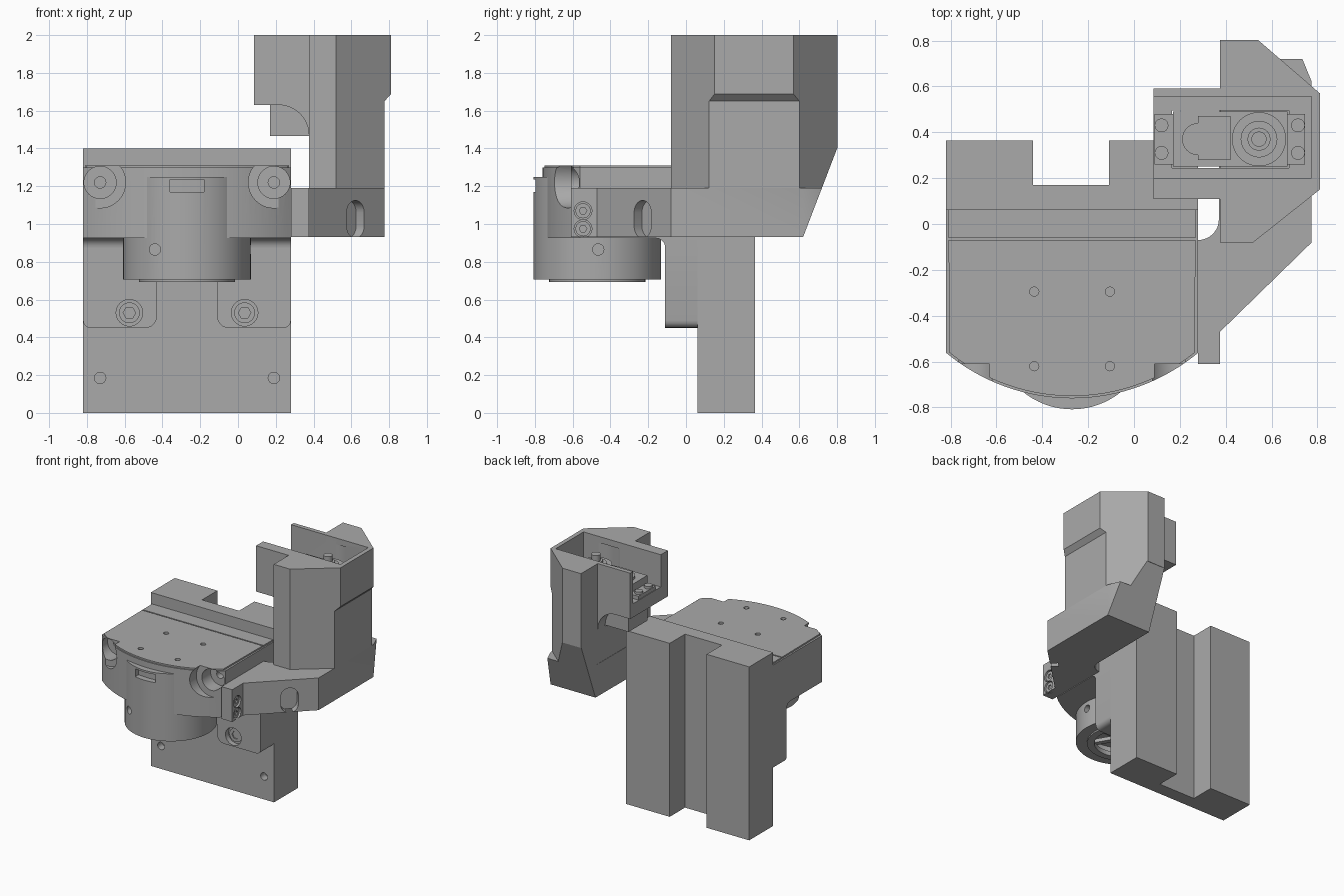
import bpy, bmesh, math
from mathutils import Matrix, Vector

if "Cube" in bpy.data.objects:
    bpy.data.objects.remove(bpy.data.objects["Cube"], do_unlink=True)

grey = bpy.data.materials.new("plain grey")
grey.use_nodes = True
grey.diffuse_color = (0.4, 0.4, 0.4, 1)
grey.node_tree.nodes["Principled BSDF"].inputs["Base Color"].default_value = (0.4, 0.4, 0.4, 1)


def finish(name, bm):
    bmesh.ops.recalc_face_normals(bm, faces=bm.faces)
    mesh = bpy.data.meshes.new(name)
    bm.to_mesh(mesh)
    bm.free()
    mesh.materials.append(grey)
    ob = bpy.data.objects.new(name, mesh)
    bpy.context.collection.objects.link(ob)
    return ob


def prism(name, outline, lo, hi, axis="z"):
    """Extrude a flat outline along an axis; outline order is the other two axes."""
    place = {"x": lambda a, b, t: (t, a, b),
             "y": lambda a, b, t: (a, t, b),
             "z": lambda a, b, t: (a, b, t)}[axis]
    bm = bmesh.new()
    face = bm.faces.new([bm.verts.new(place(a, b, lo)) for a, b in outline])
    new = bmesh.ops.extrude_face_region(bm, geom=[face])["geom"]
    move = Vector(place(0, 0, hi - lo))
    bmesh.ops.translate(bm, verts=[v for v in new if isinstance(v, bmesh.types.BMVert)], vec=move)
    return finish(name, bm)


def box(name, x0, x1, y0, y1, z0, z1):
    return prism(name, [(x0, y0), (x1, y0), (x1, y1), (x0, y1)], z0, z1)


def arc(a, b, r, start, end, n=12):
    return [(a + r * math.cos(math.radians(start + (end - start) * i / n)),
             b + r * math.sin(math.radians(start + (end - start) * i / n))) for i in range(n + 1)]


def disc(name, a, b, r, lo, hi, axis="z", n=40):
    return prism(name, arc(a, b, r, 0, 360 - 360 / n, n - 1), lo, hi, axis)


def combine(base, parts, operation="DIFFERENCE"):
    """Cut the parts out of the base, or weld them on, and drop them."""
    for part in parts:
        mod = base.modifiers.new("combine", "BOOLEAN")
        mod.operation, mod.solver, mod.object = operation, "EXACT", part
        bpy.context.view_layer.objects.active = base
        bpy.ops.object.modifier_apply(modifier=mod.name)
        bpy.data.objects.remove(part, do_unlink=True)
    return base


MID = -0.27           # centre line of the head

# Rear mounting block with a full-height groove
block = prism("rear_block", [(-0.82, 0.06), (0.28, 0.06), (0.28, 0.365), (-0.11, 0.365), (-0.11, 0.17),
                             (-0.44, 0.17), (-0.44, 0.365), (-0.82, 0.365)], 0, 1.4)
combine(block, [disc("hole", MID + s * 0.46, 0.185, 0.03, 0, 0.12, "y") for s in (-1, 1)])

# Two legs with a rounded inner corner and counterbored screws
for side, s in (("right", -1), ("left", 1)):
    outline = [(0.55, 0.95), (0.16, 0.95)] + arc(0.22, 0.51, 0.06, 180, 270, 6) + arc(0.51, 0.49, 0.04, -90, 0, 4)
    leg = prism(side + "_leg", [(MID + s * a, b) for a, b in outline], -0.11, 0.06, "y")
    combine(leg, [disc("bore", MID + s * 0.305, 0.53, 0.07, -0.2, -0.07, "y")])
    screw = disc(side + "_leg_screw", MID + s * 0.305, 0.53, 0.055, -0.08, -0.065, "y")
    combine(screw, [disc("socket", MID + s * 0.305, 0.53, 0.033, -0.2, -0.072, "y", 6)])
    # Fillet between the leg and the underside of the head
    x0, x1 = sorted((MID + s * 0.55, MID + s * 0.16))
    prism(side + "_leg_fillet", [(-0.11, 0.925)] + arc(-0.16, 0.875, 0.05, 90, 0, 8), x0, x1, "x")

# Head with a curved front and a shallow lip around its top
def head_outline(inset):
    w = 0.55 - inset
    a = math.degrees(math.asin(w / 0.86))
    return [(MID + w, 0.06), (MID - w, 0.06)] + arc(MID, 0.1, 0.86 - inset, 270 - a, 270 + a, 32)

head = prism("head", head_outline(0), 0.925, 1.298)
combine(head, [prism("head_cap", head_outline(0.01), 1.25, 1.31)], "UNION")
cuts = [box("groove", -0.9, 0.3, -0.07, -0.06, 1.298, 1.4)]
for s in (-1, 1):
    x = MID + s * 0.46
    cuts += [disc("spot_face", x, 1.22, 0.135, -0.9, -0.61, "y"),
             disc("bore", x, 1.22, 0.085, -0.9, -0.5, "y"),
             disc("pin_hole", x, 1.22, 0.03, -0.9, -0.42, "y")]
    cuts += [disc("top_hole", MID + s * 0.165, y, 0.02, 1.25, 1.4, n=20) for y in (-0.295, -0.62)]
combine(head, cuts)

# Round motor housing below the head, open underneath
housing = disc("motor_housing", MID, -0.47, 0.338, 0.705, 1.25, n=72)
combine(housing, [
    disc("well", MID, -0.47, 0.25, 0.6, 0.8, n=48),
    box("front_slot", MID - 0.09, MID + 0.09, -0.9, -0.75, 1.17, 1.235),
    disc("front_set_hole", -0.44, 0.865, 0.03, -0.9, -0.68, "y", 20),
    disc("side_set_hole", -0.465, 0.865, 0.03, -0.02, 0.2, "x", 20)])
rim = disc("motor_rim", MID, -0.47, 0.255, 0.693, 0.73, n=48)
combine(rim, [disc("opening", MID, -0.47, 0.2, 0.6, 0.8, n=48)])
disc("motor_hub", MID, -0.47, 0.08, 0.71, 0.82)
for i in range(3):
    spoke = box("motor_spoke", -0.23, 0.23, -0.02, 0.02, 0.73, 0.76)
    spoke.data.transform(Matrix.Translation((MID, -0.47, 0)) @ Matrix.Rotation(i * math.pi / 3, 4, "Z"))

# Arm foot: side plate, diagonal brace and column base
foot = prism("arm_foot", [(0.28, -0.61), (0.375, -0.61), (0.375, -0.47), (0.775, -0.08), (0.775, 0.62),
                          (0.73, 0.73), (0.375, 0.73)] + arc(0.28, 0.02, 0.09, 0, -90, 8), 0.93, 1.19)

def back_slope():
    return prism("slope", [(0.612, 0.91), (0.8, 1.4), (1.0, 1.4), (1.0, 0.91)], 0.2, 1, "x")

slot = prism("slot", arc(0, 1.06, 0.065, 0, 180) + arc(0, 0.99, 0.065, 180, 360), -0.06, 0.06, "y")
slot.data.transform(Matrix.Translation((0.622, -0.23, 0)) @ Matrix.Rotation(math.pi / 4, 4, "Z"))
combine(foot, [back_slope(), slot])
combine(foot, [disc("screw_bore", -0.545, z, 0.047, 0.35, 0.5, "x", 24) for z in (0.975, 1.07)])
for z in (0.975, 1.07):
    combine(disc("foot_screw", -0.545, z, 0.04, 0.34, 0.365, "x", 24),
            [disc("socket", -0.545, z, 0.02, 0.355, 0.5, "x", 6)])

# Column with a thicker upper part, welded to the servo tray
column = prism("arm_column", [(0.375, -0.08), (0.52, -0.08), (0.81, 0.15), (0.81, 0.57),
                              (0.54, 0.803), (0.375, 0.803)], 1.19, 2)
combine(column, [back_slope(), prism("thinning", [(0.775, 1.1), (0.9, 1.1), (0.9, 1.687), (0.81, 1.687),
                                                  (0.775, 1.65)], -0.2, 1, "y")])
tray = prism("tray", [(0.085, 2), (0.085, 1.63)] + arc(0.215, 1.47, 0.16, 90, 0) + [(0.5, 1.47), (0.5, 2)],
             0.11, 0.59, "y")
combine(column, [tray], "UNION")
combine(column, [box("pocket", 0, 0.775, 0.2, 0.555, 1.74, 2.1),
                 disc("horn_clearance", 0.545, 0.37, 0.195, 1.78, 1.95, n=64),
                 box("servo_opening", 0.165, 0.675, 0.245, 0.495, 1.46, 1.8)])

# Servo: body, ears, raised gear case, spline and screws
box("servo_body", 0.17, 0.67, 0.25, 0.49, 1.465, 1.83)
box("servo_ears", 0.09, 0.745, 0.26, 0.48, 1.74, 1.77)
disc("servo_gear_case", 0.545, 0.37, 0.118, 1.82, 1.87)
disc("servo_small_gear_case", 0.28, 0.37, 0.07, 1.82, 1.85)
box("servo_top_ridge", 0.28, 0.42, 0.28, 0.47, 1.82, 1.85)
for r, top in ((0.08, 1.88), (0.05, 1.9), (0.033, 1.95)):
    disc("servo_spline", 0.545, 0.37, r, 1.83, top, n=24)
for x in (0.12, 0.715):
    for y in (0.31, 0.43):
        disc("servo_screw", x, y, 0.03, 1.76, 1.79, n=20)

# Crisp edges on flat parts, smooth curved walls
bpy.ops.object.select_all(action="DESELECT")
for ob in bpy.context.scene.objects:
    if ob.type == "MESH":
        ob.select_set(True)
        bpy.context.view_layer.objects.active = ob
bpy.ops.object.shade_smooth_by_angle(angle=math.radians(25))
